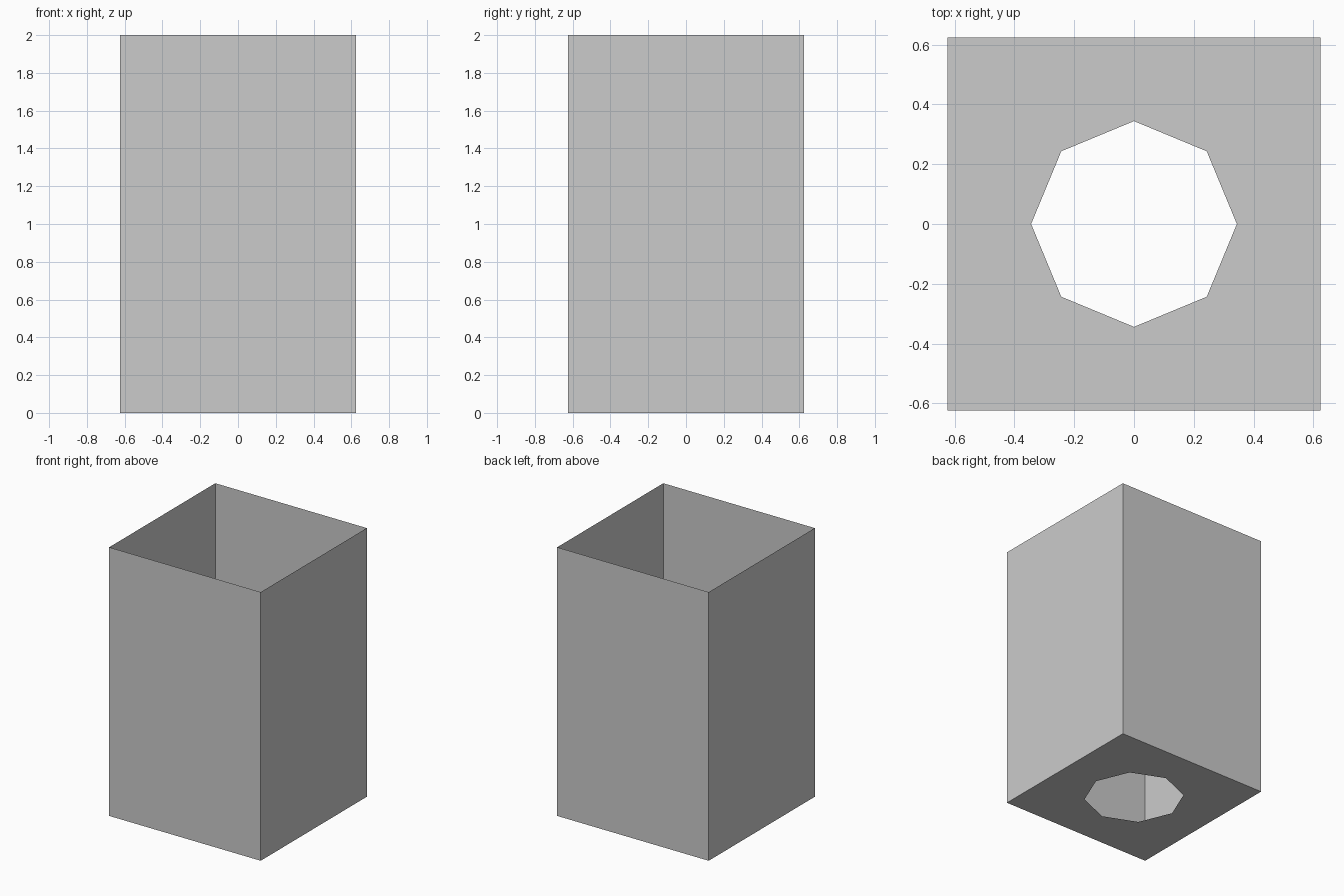
import bpy, bmesh
from math import cos, sin, pi

if "Cube" in bpy.data.objects:
    bpy.data.objects.remove(bpy.data.objects["Cube"])

HALF, HEIGHT, HOLE_R = 0.624, 2.0, 0.344


def make_object(name, bm):
    mesh = bpy.data.meshes.new(name)
    bm.to_mesh(mesh)
    bm.free()
    obj = bpy.data.objects.new(name, mesh)
    bpy.context.collection.objects.link(obj)
    return obj


# Walls: thin square tube, open at the top
corners = [(-HALF, -HALF), (HALF, -HALF), (HALF, HALF), (-HALF, HALF)]
bm = bmesh.new()
low = [bm.verts.new((x, y, 0)) for x, y in corners]
high = [bm.verts.new((x, y, HEIGHT)) for x, y in corners]
for i in range(4):
    j = (i + 1) % 4
    bm.faces.new((low[i], low[j], high[j], high[i]))
make_object("planter_walls", bm)

# Floor: square plate with an octagonal drain hole, facing down
bm = bmesh.new()
inner, outer = [], []
for i in range(8):
    c, s = cos(i * pi / 4), sin(i * pi / 4)
    reach = HALF / max(abs(c), abs(s))
    inner.append(bm.verts.new((HOLE_R * c, HOLE_R * s, 0)))
    outer.append(bm.verts.new((reach * c, reach * s, 0)))
for i in range(8):
    j = (i + 1) % 8
    bm.faces.new((inner[i], inner[j], outer[j], outer[i]))
make_object("planter_floor", bm)
